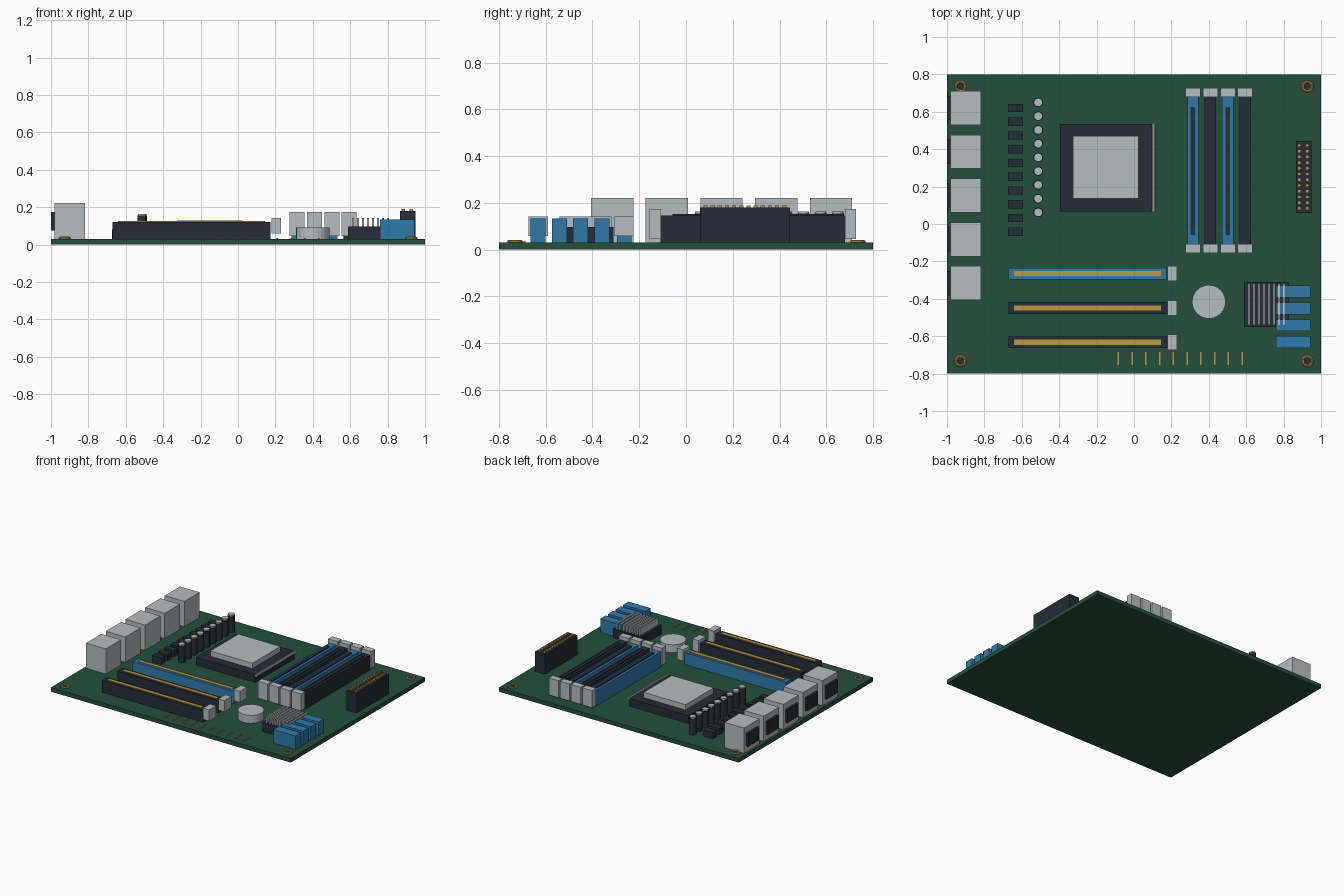
import bpy, bmesh
from math import pi
from mathutils import Matrix, Vector

cube = bpy.data.objects.get("Cube")
if cube:
    bpy.data.objects.remove(cube, do_unlink=True)


def material(name, r, g, b):
    mat = bpy.data.materials.new(name)
    mat.use_nodes = True
    mat.diffuse_color = (r, g, b, 1)
    mat.node_tree.nodes["Principled BSDF"].inputs["Base Color"].default_value = (r, g, b, 1)
    return mat


GREEN = material("board green", 0.017, 0.078, 0.046)
GREY = material("light metal", 0.46, 0.51, 0.54)
DARK = material("dark plastic", 0.018, 0.026, 0.04)
BLUE = material("blue plastic", 0.028, 0.195, 0.41)
GOLD = material("gold contacts", 0.51, 0.31, 0.05)


def finish(name, bm, mat):
    mesh = bpy.data.meshes.new(name)
    bm.to_mesh(mesh)
    bm.free()
    mesh.materials.append(mat)
    obj = bpy.data.objects.new(name, mesh)
    bpy.context.scene.collection.objects.link(obj)
    return obj


def box(name, mat, cx, cy, sx, sy, z0, z1):
    bm = bmesh.new()
    m = Matrix.Translation((cx, cy, (z0 + z1) / 2)) @ Matrix.Diagonal((sx, sy, z1 - z0, 1))
    bmesh.ops.create_cube(bm, size=1, matrix=m)
    return finish(name, bm, mat)


def cylinder(name, mat, centre, radius, depth, sides, turn=None):
    bm = bmesh.new()
    m = Matrix.Translation(centre) @ (turn or Matrix())
    bmesh.ops.create_cone(bm, cap_ends=True, segments=sides, radius1=radius,
                          radius2=radius, depth=depth, matrix=m)
    return finish(name, bm, mat)


def ring(name, mat, centre, major, minor):
    # Circle section spun round the vertical axis
    bm = bmesh.new()
    turn = Matrix.Rotation(pi / 2, 4, 'X')
    m = Matrix.Translation(Vector(centre) + Vector((major, 0, 0))) @ turn
    bmesh.ops.create_circle(bm, segments=8, radius=minor, matrix=m)
    bmesh.ops.spin(bm, geom=bm.edges[:], cent=centre, axis=(0, 0, 1),
                   angle=2 * pi, steps=16, use_merge=True)
    bmesh.ops.remove_doubles(bm, verts=bm.verts[:], dist=0.0001)
    bmesh.ops.recalc_face_normals(bm, faces=bm.faces[:])
    return finish(name, bm, mat)


TOP = 0.031  # upper surface of the board

# Circuit board
box("circuit_board", GREEN, 0, 0, 2, 1.6, 0, TOP)

# Mounting holes in the corners
for x in (-0.927, 0.927):
    for y in (-0.732, 0.735):
        ring("mounting_ring", GOLD, (x, y, 0.034), 0.025, 0.008)
        cylinder("mounting_hole", DARK, (x, y, 0.033), 0.02, 0.006, 16)

# Rear ports with dark sockets on the board edge
for i in range(5):
    y = 0.62 - 0.234 * i
    box("rear_port", GREY, -0.9, y, 0.164, 0.181, TOP, 0.221)
    box("rear_port_socket", DARK, -0.987, y, 0.024, 0.13, 0.075, 0.175)

# Power stage: chokes and capacitors
for i in range(10):
    box("choke", DARK, -0.634, 0.62 - 0.0735 * i, 0.08, 0.045, TOP, 0.08)
for i in range(9):
    y = 0.65 - 0.0735 * i
    cylinder("capacitor", DARK, (-0.512, y, 0.093), 0.026, 0.124, 16)
    cylinder("capacitor_cap", GREY, (-0.512, y, 0.159), 0.023, 0.01, 16)

# Processor socket, lid and lever
box("processor_socket", DARK, -0.15, 0.301, 0.492, 0.468, TOP, 0.09)
box("processor_lid", GREY, -0.151, 0.303, 0.35, 0.334, 0.09, 0.13)
cylinder("socket_lever", GREY, (0.106, 0.302, 0.085), 0.01, 0.476, 10,
         Matrix.Rotation(pi / 2, 4, 'X'))

# Memory slots with end clips
for i in range(4):
    x = 0.315 + 0.0932 * i
    box("memory_slot", DARK if i % 2 else BLUE, x, 0.286, 0.06, 0.79, TOP, 0.146)
    box("memory_groove", DARK, x, 0.284, 0.024, 0.684, 0.14, 0.153)
    for y in (0.704, -0.132):
        box("memory_clip", GREY, x, y, 0.08, 0.048, 0.045, 0.174)

# Expansion slots with contact strips and latches
for y, mat in ((-0.265, BLUE), (-0.449, DARK), (-0.632, DARK)):
    box("expansion_slot", mat, -0.248, y, 0.846, 0.062, TOP, 0.122)
    box("expansion_contacts", GOLD, -0.248, y, 0.785, 0.028, 0.118, 0.127)
    box("expansion_latch", GREY, 0.205, y, 0.05, 0.082, 0.058, 0.143)

# Coin battery
cylinder("coin_battery", GREY, (0.4, -0.416, 0.061), 0.09, 0.06, 24)

# Chipset heatsink with fins
box("heatsink_base", DARK, 0.708, -0.43, 0.24, 0.24, TOP, 0.097)
for i in range(8):
    box("heatsink_fin", GREY, 0.615 + 0.0267 * i, -0.43, 0.012, 0.222, 0.097, 0.142)

# Drive connectors
for i in range(4):
    box("drive_connector", BLUE, 0.852, -0.36 - 0.0907 * i, 0.184, 0.064, TOP, 0.134)

# Power connector with pins
box("power_connector", DARK, 0.907, 0.252, 0.084, 0.384, TOP, 0.18)
for x in (0.884, 0.927):
    for i in range(12):
        box("power_pin", GOLD, x, 0.42 - 0.0306 * i, 0.018, 0.018, 0.175, 0.19)

# Front panel contacts
for i in range(10):
    box("panel_contact", GOLD, -0.083 + 0.0735 * i, -0.72, 0.008, 0.07, TOP, 0.036)
